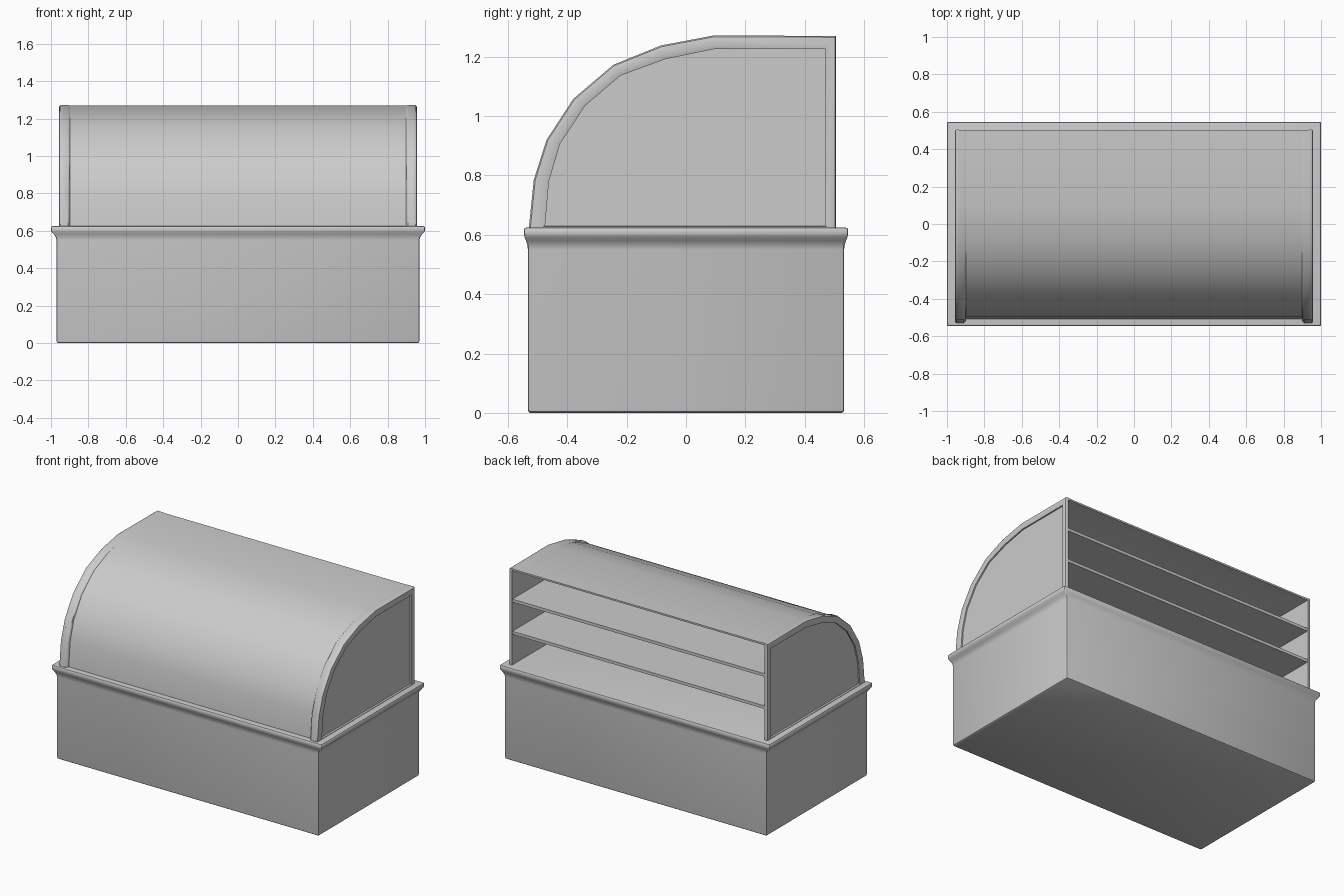
import bpy, math

if "Cube" in bpy.data.objects:
    bpy.data.objects.remove(bpy.data.objects["Cube"])

def finish(name, verts, faces, mirror=False, angle=35):
    me = bpy.data.meshes.new(name)
    me.from_pydata(verts, [], faces)
    ob = bpy.data.objects.new(name, me)
    bpy.context.collection.objects.link(ob)
    if mirror:
        m = ob.modifiers.new("mirror", 'MIRROR')
        m.use_mirror_merge = False
    bpy.ops.object.select_all(action='DESELECT')
    bpy.context.view_layer.objects.active = ob
    ob.select_set(True)
    bpy.ops.object.mode_set(mode='EDIT')
    bpy.ops.mesh.select_all(action='SELECT')
    bpy.ops.mesh.normals_make_consistent(inside=False)
    bpy.ops.object.mode_set(mode='OBJECT')
    bpy.ops.object.shade_smooth_by_angle(angle=math.radians(angle))
    return ob

def loft(name, rings, **kw):
    """Join equal closed rings into a capped solid."""
    n = len(rings[0])
    verts = [p for r in rings for p in r]
    faces = [(k*n + i, k*n + (i+1) % n, (k+1)*n + (i+1) % n, (k+1)*n + i)
             for k in range(len(rings)-1) for i in range(n)]
    faces += [tuple(range(n)), tuple(range(len(verts)-n, len(verts)))]
    return finish(name, verts, faces, **kw)

# Base cabinet with flared counter rim
def rect(hx, hy, z, c=0.008):
    pts = []
    for sx, sy, a0 in ((1, 1, 0), (-1, 1, 90), (-1, -1, 180), (1, -1, 270)):
        for k in range(3):
            a = math.radians(a0 + 45*k)
            pts.append((sx*(hx-c) + c*math.cos(a), sy*(hy-c) + c*math.sin(a), z))
    return pts

loft("base_cabinet", [rect(*r) for r in (
    (.962, .525, 0), (.968, .531, .004), (.97, .533, .012), (.97, .533, .55),
    (.974, .534, .565), (.983, .539, .58), (.995, .544, .592), (1, .546, .602),
    (1, .546, .617), (.997, .543, .623), (.99, .536, .625))])

# Curved side profile (y, z): outer edge and inner edge of the frame
outer = [(-.53, .62), (-.513, .785), (-.47, .92), (-.38, 1.058), (-.245, 1.173),
         (-.085, 1.238), (.095, 1.272), (.505, 1.27)]
inner = [(-.475, .63), (-.462, .78), (-.425, .905), (-.34, 1.035), (-.22, 1.137),
         (-.07, 1.192), (.095, 1.226), (.47, 1.226)]
foot_out, foot_in = (.505, .62), (.47, .63)

def mix(a, b, t):
    return (a[0] + (b[0]-a[0])*t, a[1] + (b[1]-a[1])*t)

def ring(x, t):
    return [(x, *mix(a, b, t)) for a, b in zip(outer + [foot_out], inner + [foot_in])]

# End panels with raised frame and recessed face
loft("end_panel", [ring(.935, 0), ring(.948, 0), ring(.955, .1), ring(.957, .25),
                   ring(.957, .8), ring(.954, 1), ring(.945, 1)], mirror=True)

# Distance of the canopy inside the frame, fading out towards the top
depth = [max(.04, .42 - .06*i) for i in range(len(outer))]

def arc(x, extra, follow):
    pts = []
    for a, b, d in zip(outer, inner, depth):
        y, z = mix(a, b, d*follow + extra)
        pts.append((x, min(y, .503) if a[0] < .5 else .503, z))
    return pts

def band(x, follow, thick=.25):
    return arc(x, 0, follow) + arc(x, thick, 1)[::-1]

# Raised rim over the canopy ends
loft("canopy_rim", [band(.897, 1), band(.901, .4), band(.91, .05), band(.936, 0)],
     mirror=True)

# Curved canopy
loft("canopy", [band(-.9, 1), band(.9, 1)])

# Shelves
def shelf(name, y0, z, t=.02):
    r = [(y0, z-t/2), (.5, z-t/2), (.5, z+t/2), (y0, z+t/2)]
    loft(name, [[(x, *p) for p in r] for x in (-.938, .938)])

shelf("lower_shelf", -.455, .84)
shelf("upper_shelf", -.35, 1.055)
